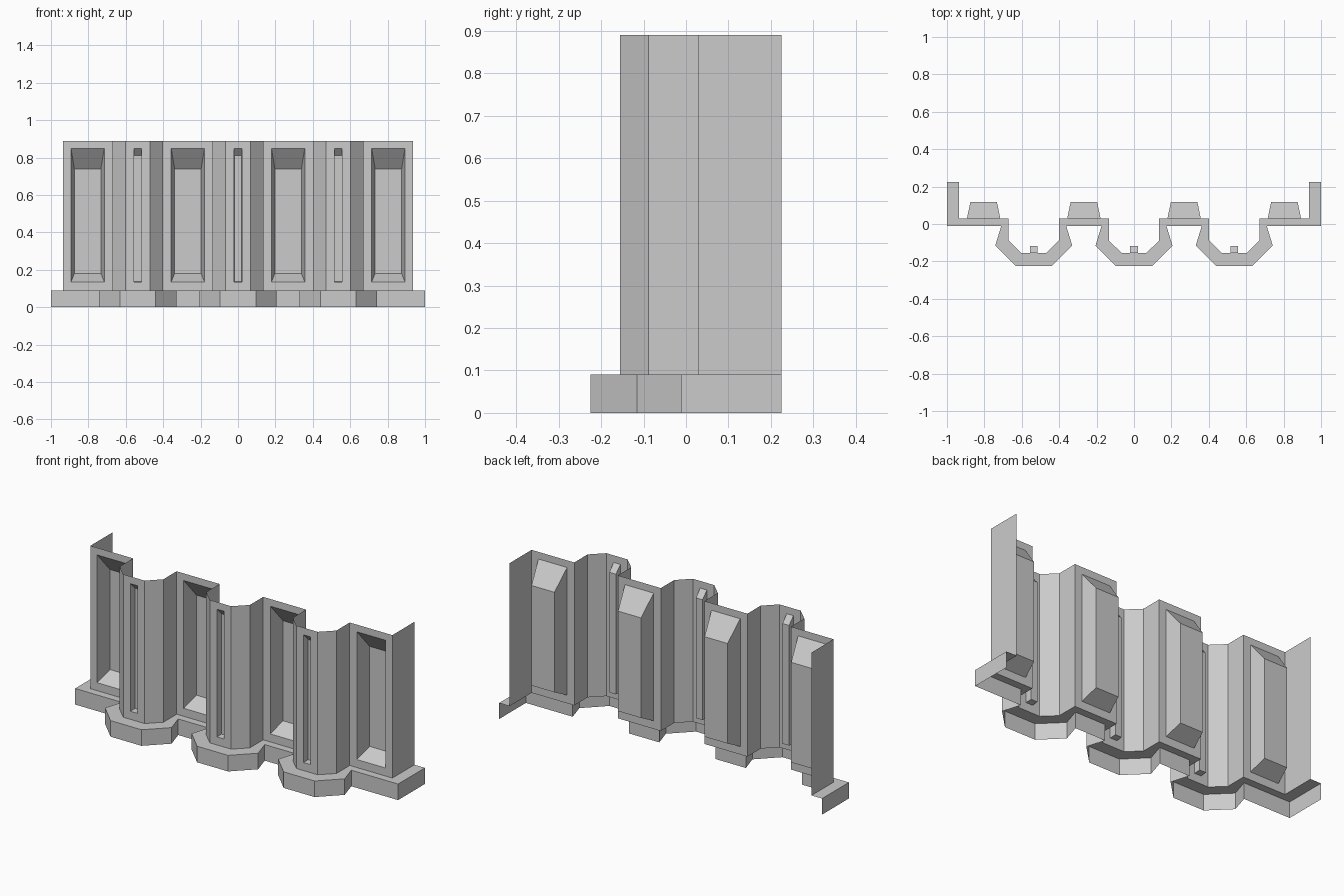
import bpy, bmesh

if "Cube" in bpy.data.objects:
    bpy.data.objects.remove(bpy.data.objects["Cube"])

PITCH = 0.536          # spacing of the projecting bays
BAYS = (-PITCH, 0, PITCH)
Z0, Z1 = 0.09, 0.89    # wall bottom and top


def finish(name, bm):
    bmesh.ops.remove_doubles(bm, verts=bm.verts, dist=1e-4)
    me = bpy.data.meshes.new(name)
    bm.to_mesh(me)
    bm.free()
    ob = bpy.data.objects.new(name, me)
    bpy.context.collection.objects.link(ob)
    return ob


def face(bm, *pts):
    bm.faces.new([bm.verts.new(p) for p in pts])


def plan(end_x, end_y, half_bay):
    """Plan line left to right: return wall, three bays, return wall."""
    pts = [(-end_x, 0.225), (-end_x, end_y)]
    for c in BAYS:
        pts += [(c - x, y) for x, y in half_bay]
        pts += [(c + x, y) for x, y in reversed(half_bay)]
    return pts + [(end_x, end_y), (end_x, 0.225)]


def strip(bm, a, za, b, zb, skip=()):
    for i in range(len(a) - 1):
        if i not in skip:
            face(bm, (*a[i], za), (*a[i + 1], za), (*b[i + 1], zb), (*b[i], zb))


def rect(x0, x1, y, z0, z1):
    return [(x0, y, z0), (x1, y, z0), (x1, y, z1), (x0, y, z1)]


def recess(bm, x0, x1, y, c, front, back, depth):
    """Flat wall from x0 to x1 with a recess; front/back = (half width, z low, z high)."""
    rings = [rect(x0, x1, y, Z0, Z1)]
    for (w, lo, hi), d in ((front, 0), (back, depth)):
        rings.append(rect(c - w, c + w, y + d, lo, hi))
    for a, b in zip(rings, rings[1:]):
        for i in range(4):
            j = (i + 1) % 4
            face(bm, a[i], a[j], b[j], b[i])
    face(bm, *rings[-1])


wall = plan(0.935, 0.03, [(0.135, 0.03), (0.135, -0.088), (0.066, -0.155)])
base = plan(1.0, -0.012, [(0.174, -0.012), (0.206, -0.116), (0.096, -0.225)])

# Wall sheet with splayed niches between the bays and narrow slots on the bays
bm = bmesh.new()
niches, slots = (1, 7, 13, 19), (4, 10, 16)
strip(bm, wall, Z0, wall, Z1, niches + slots)
for k, i in enumerate(niches):
    recess(bm, wall[i][0], wall[i + 1][0], 0.03, (k - 1.5) * PITCH,
           (0.089, 0.135, 0.85), (0.071, 0.18, 0.74), 0.087)
for i, c in zip(slots, BAYS):
    recess(bm, wall[i][0], wall[i + 1][0], -0.155, c,
           (0.021, 0.135, 0.85), (0.02, 0.137, 0.81), 0.038)
finish("wall", bm)

# Plinth: outer face and the ledge back to the wall
bm = bmesh.new()
strip(bm, base, 0, base, Z0)
strip(bm, base, Z0, wall, Z0)
finish("plinth", bm)
